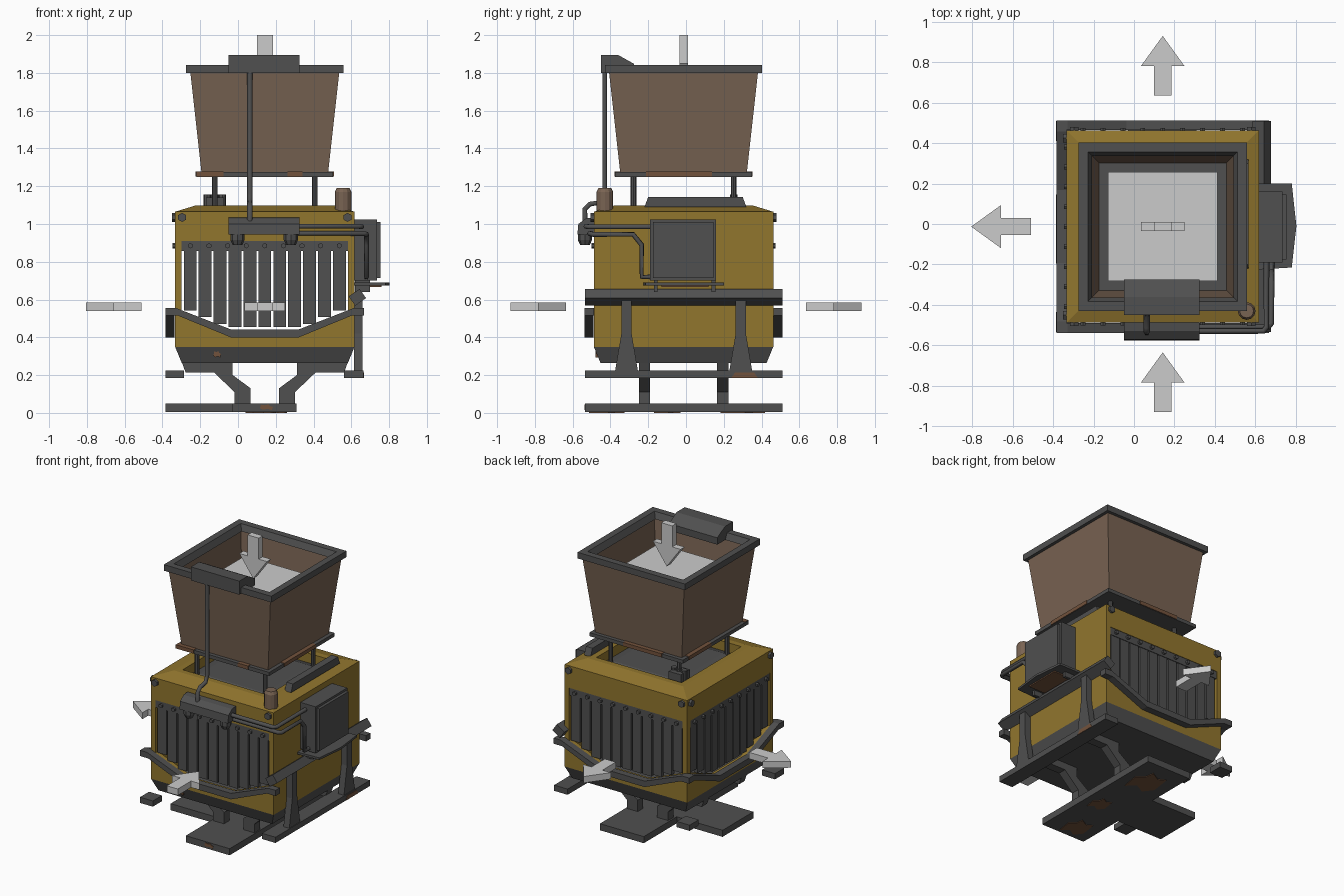
import bpy, bmesh, math
from mathutils import Matrix, Vector

if "Cube" in bpy.data.objects:
    bpy.data.objects.remove(bpy.data.objects["Cube"])

CX, CY = 0.142, -0.013
C = Matrix.Translation((CX, CY, 0))
I = Matrix.Identity(4)


def material(name, r, g, b):
    m = bpy.data.materials.new(name)
    m.diffuse_color = (r, g, b, 1)
    m.use_nodes = True
    m.node_tree.nodes["Principled BSDF"].inputs["Base Color"].default_value = m.diffuse_color
    return m


YELLOW = material("mustard_paint", 0.285, 0.18, 0.027)
GRAY = material("dark_steel", 0.08, 0.08, 0.08)
BROWN = material("brown_hopper", 0.19, 0.125, 0.085)
RUST = material("rust", 0.17, 0.085, 0.045)
LIGHT = material("light_gray", 0.6, 0.6, 0.6)


def finish(name, mat, bm, M=I):
    bmesh.ops.recalc_face_normals(bm, faces=bm.faces[:])
    bm.transform(M)
    me = bpy.data.meshes.new(name)
    bm.to_mesh(me)
    bm.free()
    ob = bpy.data.objects.new(name, me)
    me.materials.append(mat)
    bpy.context.collection.objects.link(ob)
    return ob


def prism(name, mat, pts, axis, a, b, M=I):
    """Extrude a 2D outline along an axis; outline is in the other two axes."""
    place = {"x": lambda p, t: (t, p[0], p[1]), "y": lambda p, t: (p[0], t, p[1]),
             "z": lambda p, t: (p[0], p[1], t)}[axis]
    bm = bmesh.new()
    lo = [bm.verts.new(place(p, a)) for p in pts]
    hi = [bm.verts.new(place(p, b)) for p in pts]
    bm.faces.new(lo)
    bm.faces.new(hi)
    for i in range(len(pts)):
        j = (i + 1) % len(pts)
        bm.faces.new((lo[i], lo[j], hi[j], hi[i]))
    return finish(name, mat, bm, M)


def box(name, mat, x0, x1, y0, y1, z0, z1, M=I):
    return prism(name, mat, [(x0, y0), (x1, y0), (x1, y1), (x0, y1)], "z", z0, z1, M)


def loft(name, mat, rings, closed=False, M=C):
    """Square rings (half width, z); closed makes a hollow square frame."""
    bm = bmesh.new()
    vs = [[bm.verts.new((sx * h, sy * h, z)) for sx, sy in ((-1, -1), (1, -1), (1, 1), (-1, 1))]
          for h, z in rings]
    pairs = list(zip(vs, vs[1:]))
    if closed:
        pairs.append((vs[-1], vs[0]))
    else:
        bm.faces.new(vs[0])
        bm.faces.new(vs[-1])
    for a, b in pairs:
        for i in range(4):
            j = (i + 1) % 4
            bm.faces.new((a[i], a[j], b[j], b[i]))
    return finish(name, mat, bm, M)


def cyl(name, mat, loc, r, depth, axis="z", n=8, r2=None, M=I):
    bm = bmesh.new()
    bmesh.ops.create_cone(bm, cap_ends=True, segments=n, radius1=r, radius2=r if r2 is None else r2, depth=depth)
    rot = {"z": I, "y": Matrix.Rotation(math.pi / 2, 4, "X"), "x": Matrix.Rotation(math.pi / 2, 4, "Y")}[axis]
    return finish(name, mat, bm, M @ Matrix.Translation(loc) @ rot)


def pipe(name, pts, r):
    cu = bpy.data.curves.new(name, "CURVE")
    cu.dimensions = "3D"
    cu.bevel_depth, cu.bevel_resolution, cu.use_fill_caps = r, 1, True
    s = cu.splines.new("POLY")
    s.points.add(len(pts) - 1)
    for p, co in zip(s.points, pts):
        p.co = (*co, 1)
    cu.materials.append(GRAY)
    bpy.context.collection.objects.link(bpy.data.objects.new(name, cu))


# hollow body shell with three grille openings
shell = loft("body_shell", YELLOW, [(.475, .35), (.475, 1.065), (.37, 1.097), (.33, 1.097),
                                    (.33, 1.0), (.445, 1.0), (.445, .35)], True)
SIDES = [("front", 0), ("left", -90), ("back", 180)]
opening = [(-.44, .91), (-.44, .54), (-.16, .43), (.16, .43), (.44, .54), (.44, .91)]
cutters = []
for side, ang in SIDES:
    M = C @ Matrix.Rotation(math.radians(ang), 4, "Z")
    cut = prism(side + "_cutter", YELLOW, opening, "y", -.6, -.43, M)
    cut.hide_render = True
    cutters.append(cut)
    mod = shell.modifiers.new(side, "BOOLEAN")
    mod.operation, mod.solver, mod.object = "DIFFERENCE", "EXACT", cut
bpy.context.view_layer.update()
mesh = bpy.data.meshes.new_from_object(shell.evaluated_get(bpy.context.evaluated_depsgraph_get()))
shell.modifiers.clear()
shell.data = mesh
for cut in cutters:
    bpy.data.objects.remove(cut)

# grilles, bolts and guard bars on front, left and back
for side, ang in SIDES:
    M = C @ Matrix.Rotation(math.radians(ang), 4, "Z")
    box(side + "_bolt_strip", GRAY, -.44, .44, -.472, -.44, .858, .91, M)
    for i in range(11):
        u = (i - 5) * .079
        bottom = .455 + max(0, abs(u) - .2) * .45
        box(f"{side}_slat_{i}", GRAY, u - .034, u + .034, -.468, -.44, bottom, .86, M)
    for i in range(9):
        cyl(f"{side}_strip_bolt_{i}", GRAY, ((i - 4) * .0985, -.478, .885), .014, .02, "y", 6, M=M)
    for s in (-1, 1):
        cyl(f"{side}_corner_bolt", GRAY, (s * .438, -.482, 1.035), .024, .02, "y", 6, M=M)
    bar = [(-.525, .555), (-.47, .555), (-.18, .442), (.18, .442), (.47, .555), (.525, .555),
           (.525, .515), (.46, .515), (.18, .4), (-.18, .4), (-.46, .515), (-.525, .515)]
    prism(side + "_guard_bar", GRAY, bar, "y", -.525, -.477, M)

# lower skirt and the pan under the hopper
loft("body_skirt", GRAY, [(.44, .265), (.475, .35)])
loft("top_pan", GRAY, [(.33, 1.0), (.33, 1.03), (.25, 1.06)])
prism("side_vent", GRAY, [(-.22, 1.09), (-.2, 1.143), (.3, 1.143), (.32, 1.09)], "x", .515, .565)

# T-shaped ground plate and its bent legs
box("base_plate", GRAY, -.03, .31, -.535, .51, .004, .05)
box("base_plate_side", GRAY, -.385, -.03, -.195, .145, .004, .05)
leg = [(-.44, .27), (-.42, .215), (-.27, .215), (-.16, .11), (-.16, .05), (-.075, .05),
       (-.075, .13), (-.17, .2), (-.17, .27)]
for y in (-.207, .207):
    for s in (-1, 1):
        prism("base_leg", GRAY, [(s * -px, z) for px, z in leg], "y", y - .03, y + .03, C)
for y0 in (-.535, .41):
    box("corner_pad", GRAY, -.385, -.285, y0, y0 + .1, .185, .225)

# right side: rails, struts
box("lower_rail", GRAY, .56, .665, -.535, .51, .185, .225)
box("tilted_rail", GRAY, -.035, .035, -.535, .51, -.03, .03,
    Matrix.Translation((.632, 0, .612)) @ Matrix.Rotation(math.radians(-35), 4, "Y"))
for y in (-.315, .29):
    prism("rail_strut", GRAY, [(y - .06, .225), (y - .027, .42), (y - .027, .6),
                               (y + .027, .6), (y + .027, .42), (y + .06, .225)], "x", .615, .66)

# control cabinet with door and tray
box("cabinet", GRAY, .61, .735, -.19, .16, .7, 1.025)
box("cabinet_door", GRAY, .735, .755, -.175, .145, .715, 1.01)
prism("cabinet_tray", GRAY, [(.615, -.225), (.78, -.215), (.803, -.01), (.78, .2), (.615, .2)],
      "z", .675, .69)
box("tray_rust", RUST, .62, .76, -.13, .12, .667, .675)
for y in (-.16, .145):
    box("tray_hook", GRAY, .62, .7, y - .01, y + .01, .64, .7)

# hopper
loft("hopper", BROWN, [(.335, 1.27), (.395, 1.81), (.375, 1.81), (.315, 1.27)], True)
loft("hopper_rim", GRAY, [(.416, 1.8), (.416, 1.843), (.37, 1.843), (.35, 1.8)], True)
loft("hopper_base_lip", GRAY, [(.362, 1.25), (.362, 1.275)])
for a, lo, hi in ((0, -.36, -.22), (0, .12, .2), (90, -.2, .15), (180, -.1, .2), (270, -.3, -.05)):
    box("lip_rust", RUST, lo, hi, -.366, -.33, 1.252, 1.278,
        C @ Matrix.Rotation(math.radians(a), 4, "Z"))
loft("material_surface", LIGHT, [(.27, 1.675), (.27, 1.68)])
for sx in (-1, 1):
    for sy in (-1, 1):
        cyl("hopper_post", GRAY, (CX + sx * .265, CY + sy * .265, 1.14), .015, .24)
for dx in (-.04, 0, .04):
    cyl("post_clamp", GRAY, (CX - .265 + dx, CY + .265, 1.09), .02, .13)
box("post_clamp_block", GRAY, -.17, -.075, .2, .3, 1.03, 1.14)

# hopper sensor box and front valve box
prism("hopper_sensor_box", GRAY, [(-.45, 1.8), (-.45, 1.895), (-.36, 1.895), (-.275, 1.848), (-.275, 1.8)],
      "x", -.05, .325)
prism("valve_box", GRAY, [(-.485, .945), (-.485, 1.035), (-.53, 1.03), (-.57, 1.0), (-.575, .945)],
      "x", -.05, .325)
for x in (-.003, .28):
    cyl("valve_knob", GRAY, (x, -.535, .93), .038, .03, "z", 8)
    cyl("valve_knob_tip", GRAY, (x, -.535, .902), .025, .028, "z", 8, r2=.038)

# pipes
pipe("feed_pipe", [(.063, -.43, 1.82), (.063, -.43, 1.16), (.063, -.45, 1.115), (.063, -.51, 1.105),
                   (.063, -.535, 1.08), (.063, -.535, 1.0)], .015)
pipe("upper_side_pipe", [(.31, -.53, .988), (.64, -.53, .988), (.655, -.51, .985), (.655, -.18, .985)], .014)
pipe("lower_side_pipe", [(.31, -.51, .95), (.665, -.51, .95), (.68, -.49, .945), (.68, -.28, .945),
                         (.68, -.235, .89), (.68, -.235, .72), (.68, -.18, .72)], .014)

# rusty exhaust stub
cyl("exhaust", BROWN, (.557, -.43, 1.12), .044, .1, "z", 12)
cyl("exhaust_cap", BROWN, (.557, -.43, 1.18), .044, .02, "z", 12, r2=.034)

# rust patches
blot = [(-1, -.3), (-.5, -.8), (.2, -.5), (.8, -.9), (1, .1), (.5, .4), (.4, .9), (-.3, .6), (-.8, .8)]
for x, y, s in ((.15, .3, .1), (.12, -.42, .08), (.2, -.1, .06)):
    prism("underside_rust", RUST, [(x + s * a, y + s * 1.3 * b) for a, b in blot], "z", 0, .004)
prism("plate_edge_rust", RUST, [(.15 + .035 * a, .03 + .017 * b) for a, b in blot], "y", -.538, -.535)
prism("skirt_rust", RUST, [(-.11 + .02 * a, .31 + .02 * b) for a, b in blot], "y", -.478, -.462)
prism("rail_rust", RUST, [(.24, .186), (.26, .215), (.36, .215), (.38, .186)], "x", .665, .668)

# flow arrows
arrow = [(-.0425, 0), (.0425, 0), (.0425, .147), (.107, .147), (0, .295), (-.107, .147), (-.0425, .147)]
for name, loc, ang in (("front", (CX, -.93, .54), 0), ("back", (CX, .635, .54), 0), ("left", (-.51, CY, .54), 90)):
    prism(name + "_flow_arrow", LIGHT, arrow, "z", 0, .045,
          Matrix.Translation(loc) @ Matrix.Rotation(math.radians(ang), 4, "Z"))
prism("top_flow_arrow", LIGHT, [(CX + a, 2 - b) for a, b in arrow], "y", -.035, .01)
